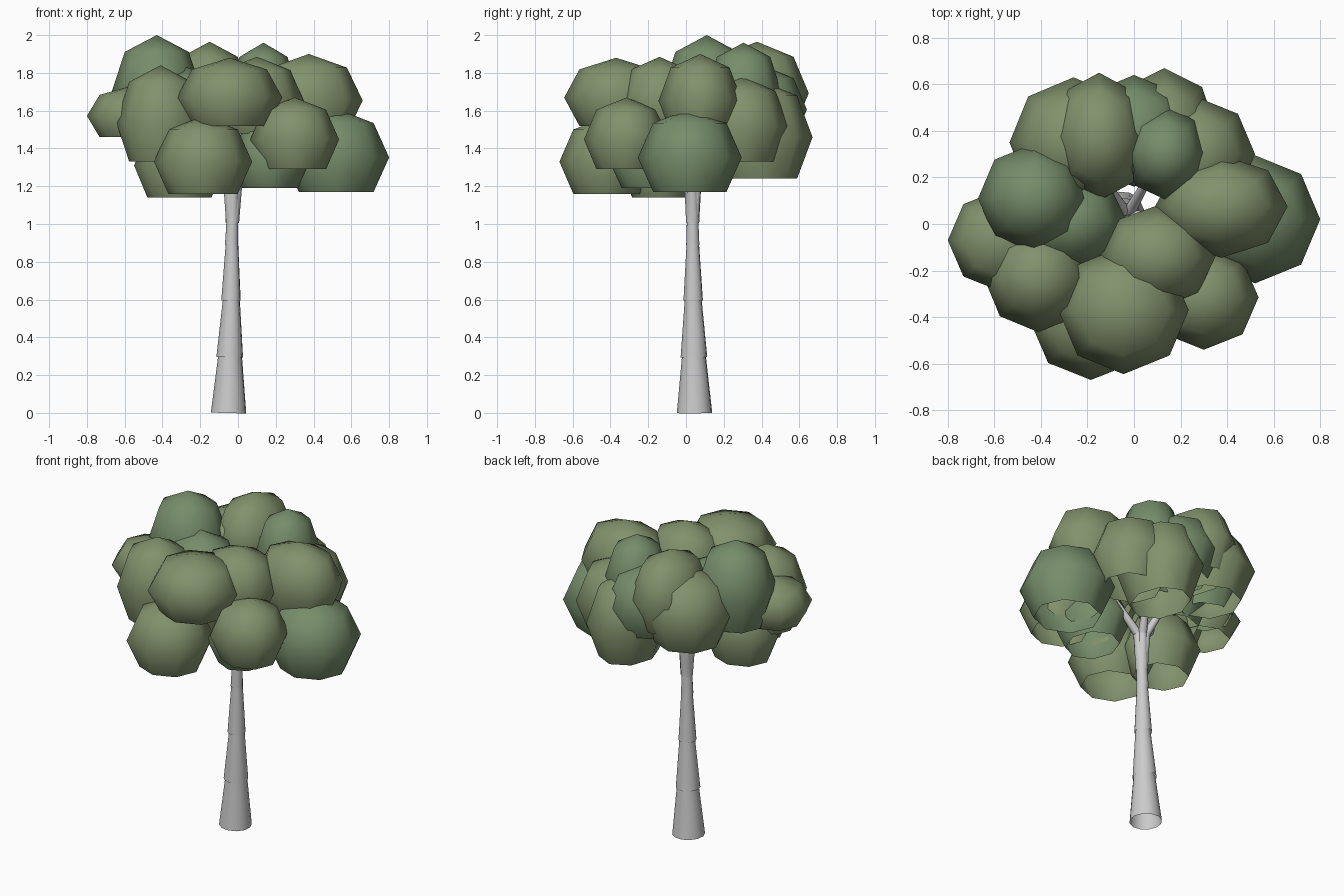
import bpy, bmesh, math
from mathutils import Vector, Matrix

if "Cube" in bpy.data.objects:
    bpy.data.objects.remove(bpy.data.objects["Cube"])


def material(name, rgb):
    m = bpy.data.materials.new(name)
    m.diffuse_color = (*rgb, 1)
    m.use_nodes = True
    m.node_tree.nodes["Principled BSDF"].inputs["Base Color"].default_value = m.diffuse_color
    return m


olive = material("olive_leaf", (0.22, 0.285, 0.15))
green = material("green_leaf", (0.18, 0.265, 0.145))


def finish(bm, name, mat=None):
    for f in bm.faces:
        f.smooth = True
    me = bpy.data.meshes.new(name)
    bm.to_mesh(me)
    bm.free()
    ob = bpy.data.objects.new(name, me)
    if mat:
        me.materials.append(mat)
    bpy.context.collection.objects.link(ob)
    return ob


def tube(name, a, b, r1, r2, sides=12):
    """Open tapered segment from a to b."""
    a, b = Vector(a), Vector(b)
    d = b - a
    bm = bmesh.new()
    rot = d.to_track_quat('Z', 'Y').to_matrix().to_4x4()
    bmesh.ops.create_cone(bm, cap_ends=False, segments=sides, radius1=r1, radius2=r2,
                          depth=d.length, matrix=Matrix.Translation((a + b) / 2) @ rot)
    return finish(bm, name)


def leaf_dome(name, x, y, rx, ry, lo, hi, mat):
    """Eight-sided sphere with its lowest ring of faces removed."""
    h = hi - lo
    rz = h / (1 + math.sqrt(0.5))
    bm = bmesh.new()
    bmesh.ops.create_uvsphere(bm, u_segments=8, v_segments=4, radius=1)
    low = [v for v in bm.verts if v.co.z < -0.9]
    bmesh.ops.delete(bm, geom=low, context='VERTS')
    bmesh.ops.transform(bm, verts=bm.verts, matrix=Matrix.Translation((x, y, hi - rz))
                        @ Matrix.Diagonal((rx, ry, rz, 1)))
    return finish(bm, name, mat)


# Trunk: stacked tapers, each starting a little wider than the last one's top
trunk = [((-.05, .045, 0), (-.042, .042, .3), .095, .064),
         ((-.044, .042, .295), (-.035, .038, .6), .071, .045),
         ((-.037, .038, .595), (-.032, .036, .9), .052, .033),
         ((-.034, .036, .89), (-.03, .035, 1.03), .036, .031)]
for i, s in enumerate(trunk):
    tube(f"trunk_{i + 1}", *s)

# Branches: a near-upright lower part from the fork, then an upper part into the crown
fork = Vector((-.03, .035, 1.01))
tips = [(.26, .02, 1.50), (-.28, -.06, 1.48), (.10, .26, 1.55), (-.16, .24, 1.58),
        (.02, -.16, 1.55)]
for i, t in enumerate(tips):
    t = Vector(t)
    knee = Vector((fork.x + (t.x - fork.x) * .1, fork.y + (t.y - fork.y) * .1, 1.24))
    tube(f"branch_{i + 1}_lower", fork, knee, .036, .026, 8)
    tube(f"branch_{i + 1}_upper", knee, t, .026, .012, 8)

# Crown: x, y, rx, ry, bottom, top, colour
crown = [
    (-.185, -.42, .26, .25, 1.16, 1.57, olive),   # front low left
    (-.045, -.37, .28, .275, 1.52, 1.88, olive),  # front top
    (.30, -.315, .235, .225, 1.29, 1.67, olive),  # front right
    (.52, .02, .28, .275, 1.17, 1.61, green),     # right low
    (.375, .075, .285, .22, 1.48, 1.90, olive),   # right top
    (-.41, -.23, .235, .235, 1.33, 1.84, olive),  # left front
    (-.57, -.07, .23, .22, 1.46, 1.73, olive),    # far left
    (-.43, .11, .24, .235, 1.48, 2.00, green),    # left top
    (-.26, .35, .275, .28, 1.41, 1.86, olive),    # back left
    (-.15, .375, .21, .275, 1.50, 1.965, olive),  # back top
    (.135, .305, .18, .20, 1.52, 1.96, green),    # back right top
    (.27, .30, .25, .245, 1.33, 1.78, olive),     # back right
    (.13, .39, .23, .28, 1.24, 1.77, olive),      # back low
    (.00, .40, .24, .24, 1.44, 1.84, green),      # back middle
    (.10, -.14, .25, .22, 1.48, 1.885, olive),    # centre top
    (-.27, .01, .24, .21, 1.40, 1.83, green),     # left inner
    (-.31, -.13, .24, .22, 1.14, 1.55, olive),    # left low
    (.17, -.17, .21, .24, 1.19, 1.55, green),     # centre low
]
for i, c in enumerate(crown):
    leaf_dome(f"leaf_cluster_{i + 1}", *c)
